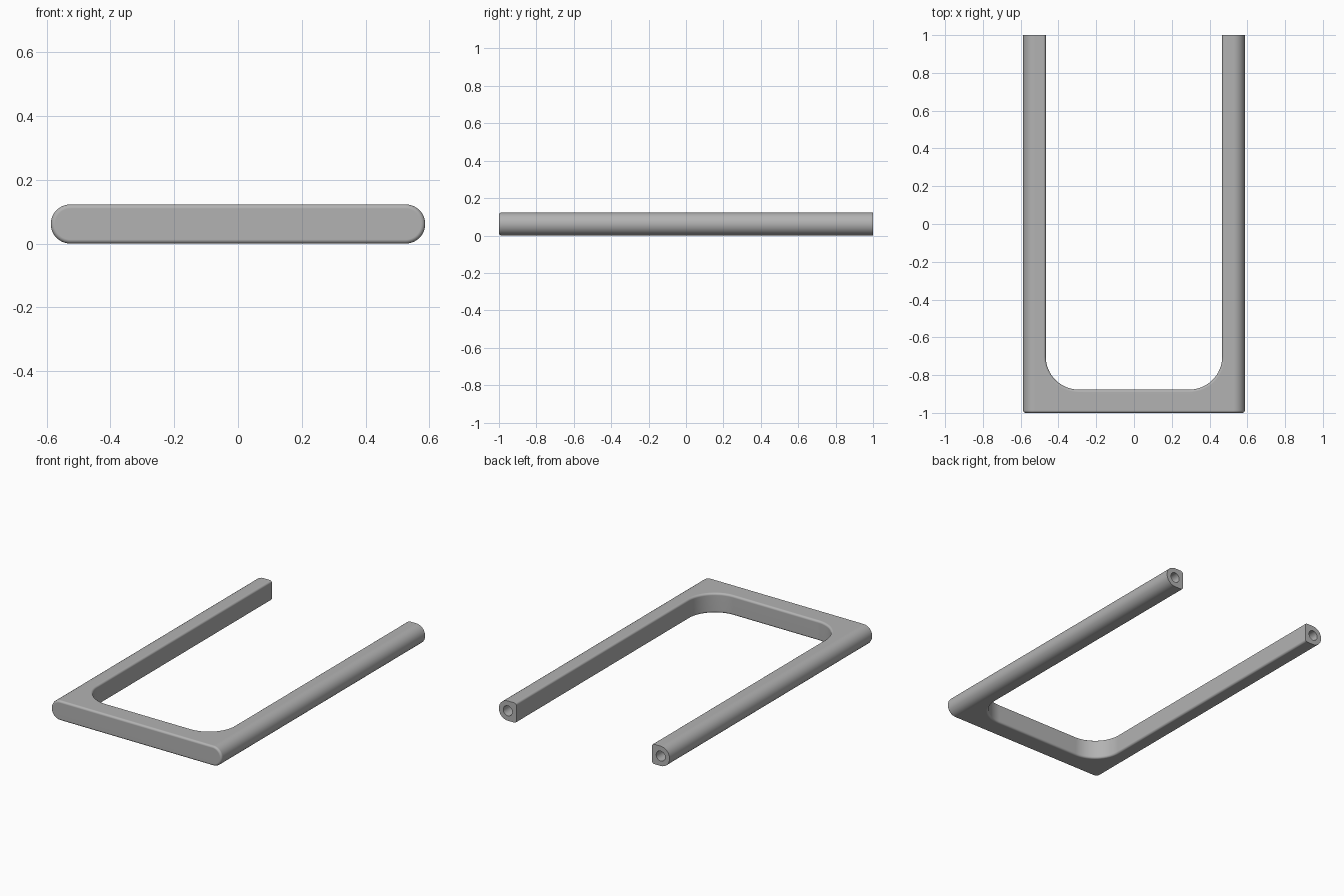
import bpy, bmesh, math
from mathutils import Vector

if "Cube" in bpy.data.objects:
    bpy.data.objects.remove(bpy.data.objects["Cube"])

HALF_W, RAD, INNER_X, INNER_Y, FILLET = 0.587, 0.0615, 0.467, -0.877, 0.175

grey = bpy.data.materials.new("satin_grey")
grey.diffuse_color = (0.45, 0.45, 0.45, 1)
grey.use_nodes = True
grey.node_tree.nodes["Principled BSDF"].inputs["Base Color"].default_value = grey.diffuse_color


def arc(cx, cy, r, start, end, n):
    steps = [math.radians(start + (end - start) * i / n) for i in range(n + 1)]
    return [(cx + r * math.cos(a), cy + r * math.sin(a)) for a in steps]


def prism(name, points, offset):
    """Extrude a closed loop of 3D points along an offset."""
    bm = bmesh.new()
    face = bm.faces.new([bm.verts.new(p) for p in points])
    res = bmesh.ops.extrude_face_region(bm, geom=[face], use_keep_orig=True)
    verts = [g for g in res["geom"] if isinstance(g, bmesh.types.BMVert)]
    bmesh.ops.translate(bm, verts=verts, vec=Vector(offset))
    bmesh.ops.recalc_face_normals(bm, faces=bm.faces)
    mesh = bpy.data.meshes.new(name)
    bm.to_mesh(mesh)
    bm.free()
    obj = bpy.data.objects.new(name, mesh)
    bpy.context.collection.objects.link(obj)
    return obj


def cut(target, cutter):
    mod = target.modifiers.new("cut", 'BOOLEAN')
    mod.operation, mod.solver, mod.object = 'DIFFERENCE', 'EXACT', cutter
    bpy.context.view_layer.objects.active = target
    bpy.ops.object.modifier_apply(modifier=mod.name)
    bpy.data.objects.remove(cutter)


# Slab with fully rounded sides
cx = HALF_W - RAD
section = arc(cx, RAD, RAD, -90, 90, 24) + arc(-cx, RAD, RAD, 90, 270, 24)
frame = prism("u_shaped_handle", [(x, -1, z) for x, z in section], (0, 2, 0))

# Open bay between the arms, with rounded inner corners
fx, fy = INNER_X - FILLET, INNER_Y + FILLET
bay = ([(INNER_X, 1.2), (-INNER_X, 1.2)] + arc(-fx, fy, FILLET, 180, 270, 16)
       + arc(fx, fy, FILLET, 270, 360, 16))
cut(frame, prism("bay_cutter", [(x, y, -0.2) for x, y in bay], (0, 0, 0.6)))

# Soften the front rim and inner edges, leaving the arm ends crisp
bm = bmesh.new()
bm.from_mesh(frame.data)
bmesh.ops.remove_doubles(bm, verts=bm.verts, dist=1e-5)
edges = [e for e in bm.edges if e.is_manifold and e.calc_face_angle(0) > 0.7
         and min(v.co.y for v in e.verts) < 0.99]
bmesh.ops.bevel(bm, geom=edges, offset=0.013, offset_type='OFFSET',
                segments=4, profile=0.5, affect='EDGES', clamp_overlap=True)
bm.to_mesh(frame.data)
bm.free()

# Screw holes in the arm ends
for side in (-1, 1):
    ring = arc(side * 0.526, RAD, 0.031, 0, 348.75, 31)
    cut(frame, prism("hole_cutter", [(x, 0.75, z) for x, z in ring], (0, 0.5, 0)))

# Material and shading
frame.data.materials.clear()
frame.data.materials.append(grey)
for p in frame.data.polygons:
    p.material_index = 0
bpy.ops.object.select_all(action='DESELECT')
frame.select_set(True)
bpy.context.view_layer.objects.active = frame
bpy.ops.object.shade_smooth_by_angle(angle=math.radians(35))
weighted = frame.modifiers.new("weighted_normals", 'WEIGHTED_NORMAL')
weighted.keep_sharp = True
